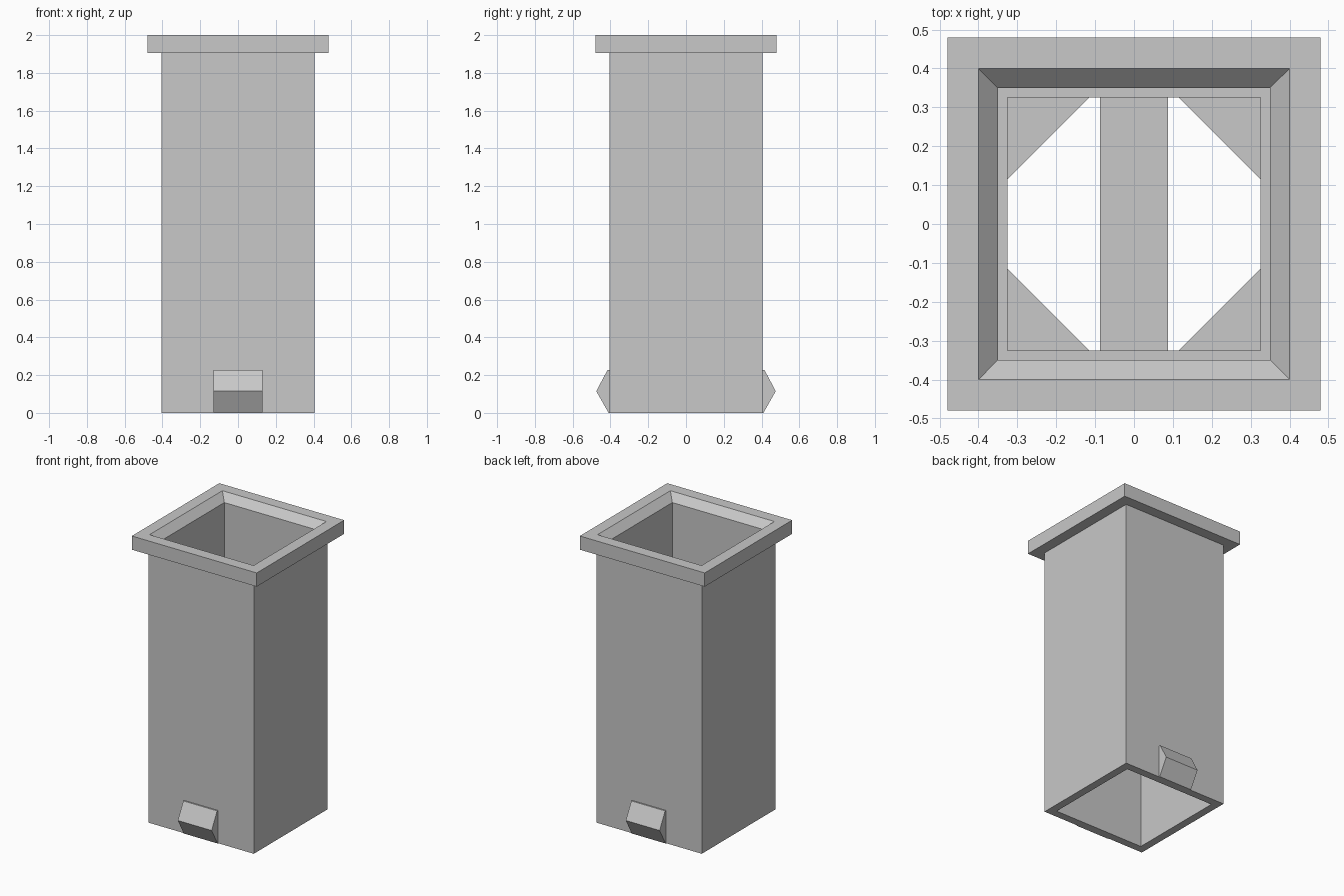
import bpy
import bmesh

if "Cube" in bpy.data.objects:
    bpy.data.objects.remove(bpy.data.objects["Cube"])

gray = bpy.data.materials.new("plain gray")
gray.use_nodes = True
color = (0.58, 0.58, 0.58, 1)
gray.diffuse_color = color
gray.node_tree.nodes["Principled BSDF"].inputs["Base Color"].default_value = color


def finish(name, bm):
    bmesh.ops.recalc_face_normals(bm, faces=bm.faces)
    mesh = bpy.data.meshes.new(name)
    bm.to_mesh(mesh)
    bm.free()
    mesh.materials.append(gray)
    obj = bpy.data.objects.new(name, mesh)
    bpy.context.collection.objects.link(obj)
    return obj


def square_ring(name, profile):
    """Sweep a closed (half width, z) profile around a square."""
    bm = bmesh.new()
    corners = [(1, 1), (-1, 1), (-1, -1), (1, -1)]
    rows = [[bm.verts.new((sx * r, sy * r, z)) for r, z in profile] for sx, sy in corners]
    n = len(profile)
    for i in range(4):
        a, b = rows[i], rows[(i + 1) % 4]
        for j in range(n):
            k = (j + 1) % n
            bm.faces.new((a[j], b[j], b[k], a[k]))
    return finish(name, bm)


def prism(name, base, offset):
    """Extrude a flat polygon along an offset."""
    bm = bmesh.new()
    face = bm.faces.new([bm.verts.new(p) for p in base])
    result = bmesh.ops.extrude_face_region(bm, geom=[face], use_keep_orig=True)
    moved = [g for g in result["geom"] if isinstance(g, bmesh.types.BMVert)]
    bmesh.ops.translate(bm, verts=moved, vec=offset)
    return finish(name, bm)


# Hollow square post with a flange and a chamfered mouth
square_ring("post_with_flange", [
    (0.405, 0), (0.405, 1.905), (0.48, 1.905), (0.48, 2),
    (0.4, 2), (0.35, 1.95), (0.35, 0)])

# Inner ledge holding the brace
square_ring("inner_ledge", [(0.35, 0.95), (0.35, 1.05), (0.325, 1.05), (0.325, 0.95)])

# Cross bar and corner gussets inside the post
w, d, z = 0.0875, 0.325, 0.96
prism("cross_bar", [(-w, -d, z), (w, -d, z), (w, d, z), (-w, d, z)], (0, 0, 0.08))
for sx, side in ((1, "left"), (-1, "right")):
    for sy, end in ((1, "back"), (-1, "front")):
        prism(f"{end}_{side}_gusset",
              [(sx * d, sy * d, z), (sx * d, sy * 0.115, z), (sx * 0.115, sy * d, z)],
              (0, 0, 0.08))

# Wedge catches at the foot, front and back
for s, end in ((-1, "front"), (1, "back")):
    prism(f"{end}_catch",
          [(-0.13, s * y, h) for y, h in
           ((0.40, 0), (0.41, 0), (0.475, 0.115), (0.415, 0.228), (0.40, 0.228))],
          (0.26, 0, 0))
